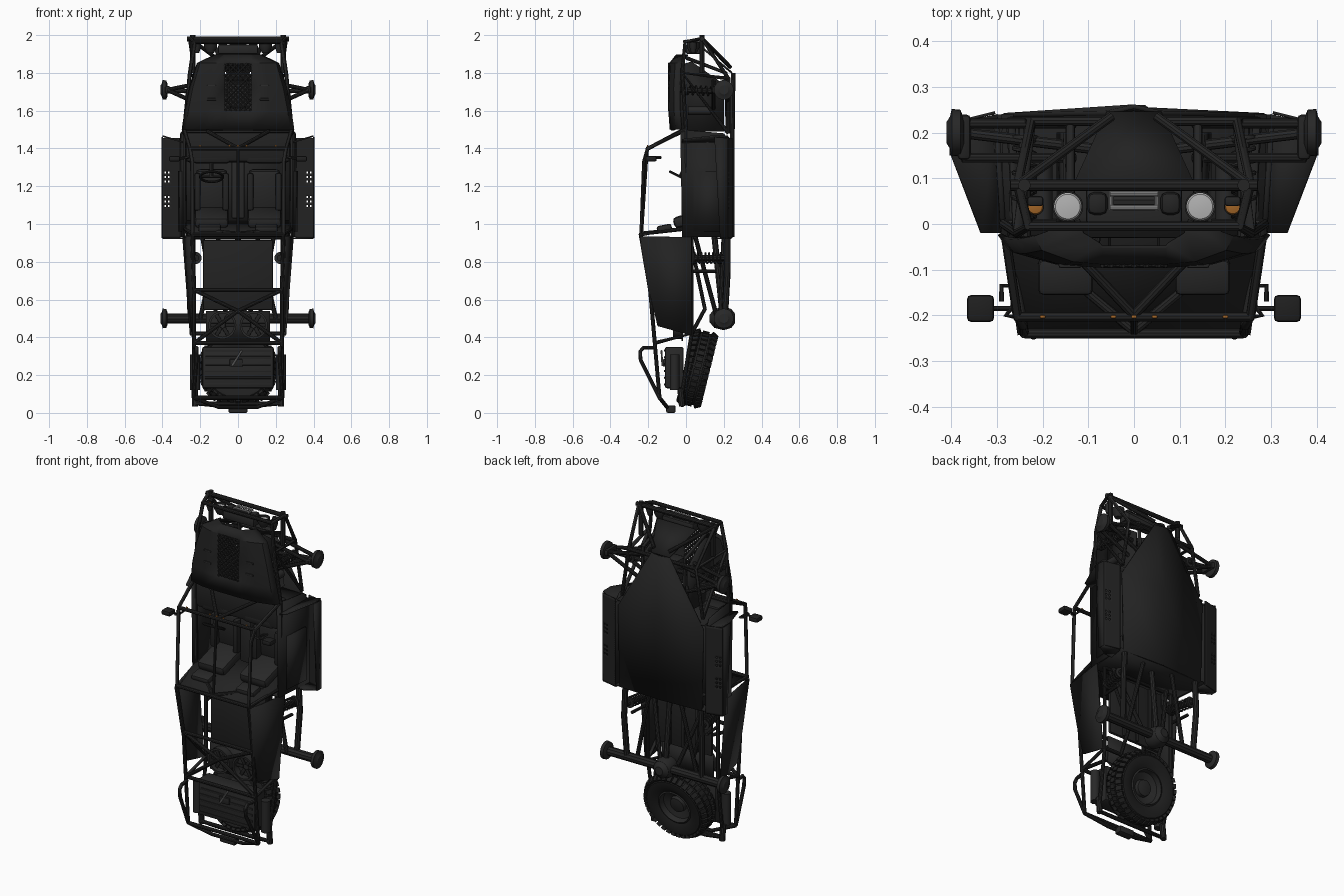
import bpy, bmesh, math
from mathutils import Vector as V, Matrix

if "Cube" in bpy.data.objects:
    bpy.data.objects.remove(bpy.data.objects["Cube"])

def mat(name, *c):
    m = bpy.data.materials.new(name); m.diffuse_color = (*c, 1)
    return m
BODY = mat("satin black", .016, .016, .016)
FRAME = mat("tube black", .018, .018, .018)
DARK = mat("charcoal", .021, .021, .021)
RUB = mat("rubber", .014, .014, .014)
STEEL = mat("steel grey", .30, .30, .30)
LENS = mat("lamp lens", .45, .45, .45)
AMBER = mat("amber", .36, .13, .02)

def finish(bm, name, m, mir=False, solid=0):
    if mir:  # mirrored twin across x
        geo = bmesh.ops.duplicate(bm, geom=bm.verts[:] + bm.edges[:] + bm.faces[:])['geom']
        for v in geo:
            if isinstance(v, bmesh.types.BMVert): v.co.x *= -1
        bmesh.ops.reverse_faces(bm, faces=[f for f in geo if isinstance(f, bmesh.types.BMFace)])
    bmesh.ops.recalc_face_normals(bm, faces=bm.faces[:])
    for f in bm.faces: f.smooth = True
    me = bpy.data.meshes.new(name)
    bm.to_mesh(me); bm.free()
    me.materials.append(m)
    me.set_sharp_from_angle(angle=math.radians(32))
    ob = bpy.data.objects.new(name, me)
    bpy.context.collection.objects.link(ob)
    if solid:
        s = ob.modifiers.new("thickness", 'SOLIDIFY'); s.thickness = solid; s.offset = 0

def box(name, c, s, m=BODY, mir=False, rx=0, ry=0, bev=.008):
    bm = bmesh.new()
    bmesh.ops.create_cube(bm, size=1, matrix=Matrix.Diagonal((*s, 1)))
    bmesh.ops.bevel(bm, geom=bm.edges[:], offset=min(bev, min(s) * .35), segments=2, affect='EDGES', profile=.5)
    bm.transform(Matrix.Translation(c) @ Matrix.Rotation(ry, 4, 'Y') @ Matrix.Rotation(rx, 4, 'X'))
    finish(bm, name, m, mir)

def tube(name, pts, r=.011, m=FRAME, mir=False, seg=10):
    bm = bmesh.new(); P = [V(p) for p in pts]; rings = []; n = None
    for i, p in enumerate(P):
        a = (p - P[i-1]).normalized() if i else None
        b = (P[i+1] - p).normalized() if i < len(P) - 1 else None
        t = ((a or b) + (b or a)).normalized()
        n = t.orthogonal() if n is None else n - t * n.dot(t)
        n.normalize(); k = t.cross(n)
        rings.append([bm.verts.new(p + r * (n * math.cos(q) + k * math.sin(q)))
                      for q in [2 * math.pi * j / seg for j in range(seg)]])
    for A, B in zip(rings, rings[1:]):
        for j in range(seg): bm.faces.new((A[j], A[(j+1) % seg], B[(j+1) % seg], B[j]))
    bm.faces.new(rings[0]); bm.faces.new(rings[-1])
    finish(bm, name, m, mir)

def bar(name, p, r=.011, m=FRAME):  # straight tube from side to side
    tube(name, [(-p[0], p[1], p[2]), p], r, m)

def lathe(name, prof, o, axis, m, mir=False, seg=28):  # prof: (radius, height)
    bm = bmesh.new(); M = Matrix.Translation(o) @ V(axis).to_track_quat('Z', 'Y').to_matrix().to_4x4()
    R = [[bm.verts.new(M @ V((r * math.cos(q), r * math.sin(q), h)))
          for q in [2 * math.pi * j / seg for j in range(seg)]] for r, h in prof]
    for A, B in zip(R, R[1:]):
        for j in range(seg): bm.faces.new((A[j], A[(j+1) % seg], B[(j+1) % seg], B[j]))
    if math.dist(prof[0], prof[-1]) > 1e-6: bm.faces.new(R[0]); bm.faces.new(R[-1])
    else: bmesh.ops.remove_doubles(bm, verts=bm.verts[:], dist=1e-6)
    finish(bm, name, m, mir)

def plate(name, pts, m=BODY, mir=False, t=.01):
    bm = bmesh.new(); bm.faces.new([bm.verts.new(p) for p in pts])
    finish(bm, name, m, mir, t)

def span(name, edge, m=BODY, ridge=0):  # sheet across the body following an x,y,z edge
    bm = bmesh.new(); R = [[bm.verts.new((s * x, y + (ridge if s == 0 else 0), z)) for s in (-1, 0, 1)] for x, y, z in edge]
    for A, B in zip(R, R[1:]):
        for j in (0, 1): bm.faces.new((A[j], A[j+1], B[j+1], B[j]))
    finish(bm, name, m, False, .01)

def coilover(name, a, b, R):
    a, b = V(a), V(b); d = b - a; n = d.orthogonal().normalized(); k = d.normalized().cross(n)
    tube(name + "_spring", [a + d * (i / 84) + R * (n * math.cos(i * math.pi / 6) + k * math.sin(i * math.pi / 6))
         for i in range(85)], .005, DARK, True, 6)
    tube(name + "_damper", [a - d * .15, b + d * .15], R * .6, FRAME, True)
    for p in (a, b): tube(name + "_perch", [p - d * .02, p + d * .02], R * 1.2, DARK, True, 16)

# hood sheet with an open vent in the middle
bm = bmesh.new(); G = []
for z, w, y in [(1.5, .295, -.082), (1.6, .28, -.09), (1.72, .255, -.092), (1.85, .215, -.085), (1.895, .12, -.05)]:
    half = [(.07, y), (w * .62, y + .006), (w * .93, y + .03), (w, y + .06)]
    G.append([bm.verts.new((s * x, yy, z)) for s, hs in ((-1, half[::-1]), (1, half)) for x, yy in hs])
for i in range(4):
    for j in range(7):
        if not (j == 3 and i in (1, 2)): bm.faces.new((G[i][j], G[i][j+1], G[i+1][j+1], G[i+1][j]))
finish(bm, "hood", BODY, False, .008)
for i in range(-5, 10):  # crossed vent lattice clipped to the opening
    za = 1.6 + i * .026; lo, hi = max(za, 1.6), min(za + .14, 1.85)
    tube("vent_lattice", [(lo - za - .07, -.09, lo), (hi - za - .07, -.09, hi)], .006, BODY, True, 6)
for z in (1.66, 1.73): box("hood_slot", (.14, -.09, z), (.05, .012, .012), DARK, True)
box("cowl_vent", (0, -.07, 1.51), (.17, .03, .03), DARK)

# belly skid with a soft centre ridge, then nose plate
span("belly_skid", [(.275, .238, .93), (.285, .238, 1.42), (.06, .243, 1.8)], BODY, .014)
span("nose_plate", [(.06, .243, 1.8), (.13, .09, 1.93)])

# cabin tub
plate("side_panel", [(x, y, z) for x, y, z in ((.285, -.02, .93), (.305, .24, .93), (.305, .24, 1.42), (.3, .2, 1.48), (.285, -.03, 1.5))], BODY, True, .012)
plate("door_skin", [(x, y, z) for x, y in ((.298, .04), (.312, .2)) for z in ((.96, 1.28) if y < .1 else (1.28, .96))], BODY, True)
span("firewall", [(.285, -.03, 1.49), (.29, .24, 1.45)])
span("rear_wall", [(.25, -.235, .94), (.28, 0, .985), (.28, .23, 1.02)])
span("rear_bulkhead", [(.28, -.02, .935), (.3, .24, .935)])
span("cabin_floor", [(.29, .2, .95), (.29, .2, 1.46)])
box("dashboard", (0, .035, 1.41), (.56, .1, .17), BODY, bev=.025)
box("instrument_hood", (.14, .02, 1.35), (.2, .07, .06), BODY, True, bev=.02)
box("console", (0, .12, 1.2), (.07, .1, .34), DARK)
# side steps with drilled holes, closed by sloped end plates
bm = bmesh.new()
bmesh.ops.create_grid(bm, x_segments=10, y_segments=45, size=1)
cut = []
for f in bm.faces:
    c = f.calc_center_median(); i, j = int((c.x + 1) * 5), int((c.y + 1) * 22.5)
    if i in (6, 8) and j in (14, 16, 18, 25, 27, 29): cut.append(f)
bmesh.ops.delete(bm, geom=cut, context='FACES')
for v in bm.verts: v.co = V((.352 + v.co.x * .048, .232 - .012 * v.co.x, 1.19 + v.co.y * .265))
finish(bm, "side_step", BODY, True, .006)
plate("step_lip", [(.4, .22, .925), (.4, .18, .925), (.4, .15, 1.46), (.4, .22, 1.455)], BODY, True, .008)
for name, z, k in (("step_front_plate", 1.43, .3), ("step_rear_plate", .925, 0)):
    inner = -.02 if k else .15
    plate(name, [(x, y, z + k * (x - .28)) for x, y in ((.285, inner), (.335, inner), (.4, .15 if k else .19), (.4, .22), (.3, .24))], BODY, True, .008)
# seats
box("seat_base", (.14, .13, 1.18), (.17, .07, .22), DARK, True, rx=.12, bev=.025)
for x in (.065, .215): box("seat_bolster", (x, .11, 1.17), (.035, .1, .2), BODY, True, bev=.015)
box("seat_back", (.14, .04, 1.035), (.18, .22, .06), DARK, True, rx=.3, bev=.025)
box("headrest", (.15, -.115, .978), (.12, .08, .035), DARK, True, rx=.2, bev=.015)
# steering wheel
c, q = V((-.14, -.03, 1.25)), V((0, -.45, -.9)).normalized()
lathe("steering_wheel", [(.06 + .007 * math.cos(a), .007 * math.sin(a)) for a in [i * math.pi / 4 for i in range(9)]], c, q, RUB)
tube("steering_column", [c, c - q * .13])
tube("wheel_spoke", [c - V((.06, 0, 0)), c + V((.06, 0, 0))], .007)

# cage joints on one side, shared by all frame tubes
cowl, header, roof = (.285, 0, 1.5), (.255, -.203, 1.4), (.24, -.24, .945)
shoulder, bed_top, bed_end = (.28, 0, .975), (.235, .03, .93), (.235, .03, .42)
rail, tail, foot = (.232, -.19, .65), (.235, -.14, .08), (.225, -.03, .05)
brace = (.232, -.165, .37)
hoop, bumper, low_bar = (.255, -.02, 1.8), (.255, .085, 1.982), (.23, -.005, 1.965)
chin, sill, nose = (.225, .225, 1.77), (.27, .225, 1.48), (.05, .235, 1.83)
for name, path in {
    "a_pillar": [cowl, header, (.243, -.222, 1.33), roof, shoulder], "door_post": [cowl, shoulder],
    "windshield_brace": [(0, -.2, 1.4), (.16, -.03, 1.49)], "rear_window_brace": [(0, -.235, .95), shoulder],
    "rear_rail": [roof, rail, tail], "bed_rail": [bed_top, bed_end, foot],
    "rear_cross_brace": [rail, (0, -.18, .54), (-.232, -.165, .37)],
    "tail_loop": [(.23, -.16, .345), (.22, -.225, .345), (.22, -.243, .325), (.22, -.24, .28), tail],
    "tail_hoop": [tail, (.1, -.1, .03), (0, -.1, .03)], "foot_hoop": [foot, (.12, -.02, .04), (0, -.02, .04)],
    "bed_strut": [(.19, .02, .93), (.12, .1, .55), (.12, .03, .42)], "bed_brace": [rail, bed_end, brace],
    "front_frame": [cowl, hoop, low_bar, bumper, chin, sill], "nose_brace": [bumper, nose],
    "front_brace": [sill, hoop, chin], "inner_rail": [(.14, .22, 1.5), (.14, .21, 1.8), (.14, 0, 1.88)],
}.items(): tube(name, path, .0105, FRAME, True)
for p in (header, roof, bumper, low_bar, chin, rail, brace, bed_end, tail, foot, bed_top, cowl): bar("cross_tube", p)
bar("bumper_end", (.27, .085, 1.98), .013)
tube("roof_tube", [(0, -.205, 1.4), (0, -.235, .95)], .008)
tube("bumper_post", [(.24, .085, 1.8), (.24, .085, 2)], .014, FRAME, True)

# mirrors and grab loops
tube("mirror_bracket", [(.25, -.205, 1.36), (.28, -.2, 1.35), (.265, -.18, 1.35), (.265, -.135, 1.35), (.29, -.135, 1.355), (.29, -.17, 1.355)], .006, FRAME, True)
tube("mirror_stem", [(.27, -.185, 1.35), (.33, -.185, 1.345)], .006, FRAME, True)
box("mirror", (.336, -.185, 1.345), (.06, .06, .03), RUB, True, bev=.012)

# winch, lamps and markers
box("winch_base", (0, .04, 1.925), (.21, .08, .05), DARK)
box("winch_motor", (.08, .045, 1.94), (.045, .05, .06), FRAME, True, bev=.015)
bar("winch_drum", (.045, .05, 1.95), .017, DARK)
for y in (.066, .036): bar("winch_bar", (.052, y, 1.968), .006, STEEL)
tube("winch_cheek", [(.05, .03, 1.965), (.05, .072, 1.965)], .005, STEEL, True)
for name, x, r, m in (("headlamp", .145, .03, LENS), ("turn_lamp", .216, .017, AMBER)):
    lathe(name + "_bucket", [(r * .6, -.04), (r * 1.13, -.01), (r * 1.13, .016), (r, .016), (r, -.008)], (x, .038, 1.945), (0, 0, 1), FRAME, True)
    lathe(name + "_lens", [(r, 0), (r * .9, .004), (r * .4, .006)], (x, .038, 1.945), (0, 0, 1), m, True)
box("turn_lamp_hood", (.216, .05, 1.968), (.036, .022, .02), FRAME, True)
for x in (-.2, -.045, 0, .045, .2): box("roof_marker", (x, -.203, 1.414), (.012, .007, .008), AMBER)

# front inner structure and suspension
plate("inner_panel", [(.165, -.03, 1.49), (.165, .2, 1.49), (.15, .2, 1.74), (.14, .03, 1.86), (.15, -.04, 1.84)], BODY, True)
box("front_gearbox", (0, .14, 1.68), (.12, .12, .14), DARK, bev=.02)
box("radiator_tank", (.09, .05, 1.58), (.1, .1, .14), DARK, True, bev=.015)
for y in (.22, .145):
    for z in (1.6, 1.76): tube("front_arm", [(.13, y, z), (.375, y, 1.71)], .011, FRAME, True)
tube("front_halfshaft", [(.05, .16, 1.69), (.38, .2, 1.71)], .012, DARK, True)
box("front_knuckle", (.372, .19, 1.71), (.03, .1, .04), FRAME, True, bev=.012)
for name, z in (("front_hub", 1.71), ("rear_hub", .5)):
    lathe(name, [(.03, -.005), (.05, .003), (.052, .022), (.035, .026), (.024, .033)], (.377, .2, z), (1, 0, 0), DARK, True)
coilover("front_shock", (.24, 0, 1.71), (.24, .19, 1.7), .024)
tube("reservoir", [(.2, .01, 1.6), (.2, .13, 1.6)], .022, DARK, True, 16)

# bed, fans and tail box
plate("bed_side", [(.25, -.243, .935), (.29, .03, .93), (.25, .03, .41), (.235, -.15, .46), (.238, -.196, .65)], BODY, True)
box("bed_floor", (0, .01, .73), (.37, .02, .37))
for x in (-.09, 0, .09): box("bed_rib", (x, .026, .73), (.02, .012, .36), FRAME)
span("fan_panel", [(.17, -.02, .54), (.17, -.02, .38)], FRAME)
lathe("fan_shroud", [(.074, 0), (.074, .05), (.062, .05), (.062, .01), (.02, .01)], (.083, -.02, .465), (0, -1, 0), DARK, True)
for a in [i * math.pi / 3 for i in range(6)]:
    box("fan_blade", (.083 + .04 * math.cos(a), -.045, .465 + .04 * math.sin(a)), (.05, .006, .02), RUB, True, ry=-a)
box("tail_box", (0, -.062, .24), (.38, .1, .22), DARK, bev=.012)
for i in range(6): box("tail_box_rib", (0, -.112, .15 + i * .036), (.35, .008, .012), FRAME)
box("tail_latch", (-.01, -.115, .265), (.07, .015, .04), FRAME)
tube("tail_strap", [(-.03, -.125, .25), (.02, -.13, .33)], .005, STEEL)
tube("side_canister", [(.228, -.06, .12), (.228, -.06, .31)], .026, DARK, True, 16)
tube("tail_foot", [(.228, -.02, .035), (.228, -.03, .13)], .017, FRAME, True)
box("tow_hook", (0, -.08, .02), (.1, .05, .04), DARK)

# rear axle and links
bar("rear_axle", (.38, .2, .5), .026)
lathe("differential", [(.02, -.075), (.05, -.05), (.062, 0), (.05, .04), (.025, .06)], (0, .2, .5), (0, 1, 0), DARK)
tube("trailing_arm", [(.25, .22, .95), (.26, .22, .75), (.25, .205, .5)], .017, FRAME, True)
tube("upper_link", [(.19, .05, .93), (.06, .16, .52)], .012, FRAME, True)
tube("lower_link", [(.1, .2, .94), (.2, .18, .5)], .012, FRAME, True)
tube("sway_link", [(.24, .04, .75), (.25, .16, .75)], .009, FRAME, True)
tube("driveshaft", [(0, .15, .94), (0, .19, .55)], .016, DARK)
coilover("rear_shock", (.225, .045, .82), (.25, .185, .82), .027)

# spare tyre, tilted on the tail
O, ax = V((0, .06, .235)), V((0, .97, -.24)).normalized()
side = [(.105, .05), (.14, .066), (.175, .064), (.194, .048)]
lathe("spare_tyre", [(r, -h) for r, h in side] + side[::-1] + [(.105, -.05)], O, ax, RUB, seg=48)
lathe("spare_rim", [(.02, -.045), (.106, -.05), (.108, .05), (.098, .055), (.09, .025), (.05, .01), (.045, .03), (.02, .035)], O, ax, DARK, seg=36)
bm = bmesh.new(); B = Matrix.Translation(O) @ ax.to_track_quat('Z', 'Y').to_matrix().to_4x4()
for k in range(108):
    h = k % 3 - 1; R = Matrix.Rotation((k // 3 + (h == 0) * .5) * math.pi / 18, 4, 'Z')
    T = Matrix.Translation((.193, 0, h * .047)) @ Matrix.Rotation(h * -.5, 4, 'Y')
    bmesh.ops.create_cube(bm, size=1, matrix=B @ R @ T @ Matrix.Diagonal((.02, .025, .036, 1)))
finish(bm, "tyre_tread", RUB)

for m in bpy.data.materials:
    if m.users and not m.is_grease_pencil:
        m.use_nodes = True
        m.node_tree.nodes["Principled BSDF"].inputs["Base Color"].default_value = m.diffuse_color
